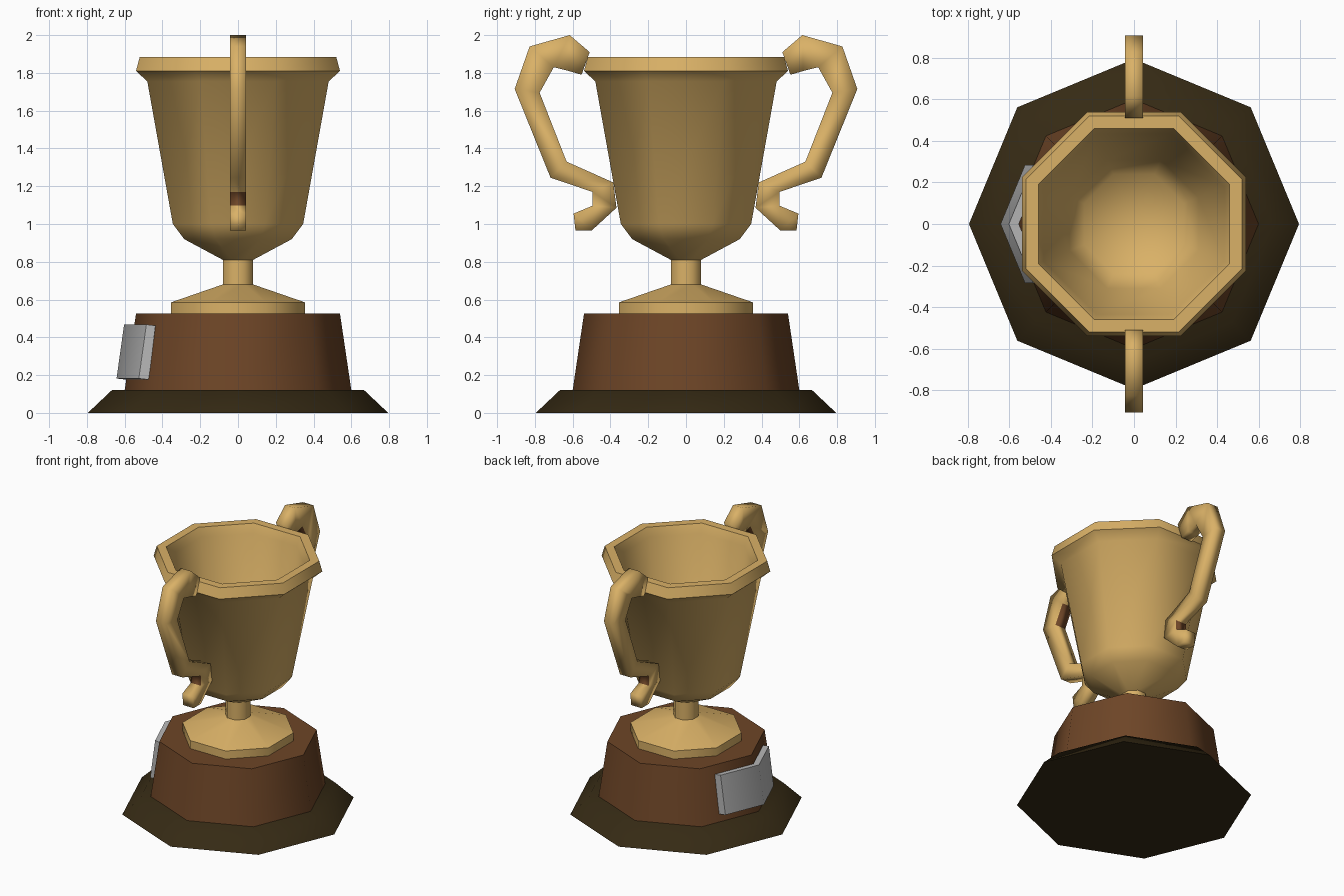
import bpy, bmesh, math

if "Cube" in bpy.data.objects:
    bpy.data.objects.remove(bpy.data.objects["Cube"])


def material(name, rgb):
    m = bpy.data.materials.new(name)
    m.diffuse_color = (*rgb, 1)
    m.use_nodes = True
    m.node_tree.nodes["Principled BSDF"].inputs["Base Color"].default_value = m.diffuse_color
    return m


gold = material("gold", (0.70, 0.44, 0.135))
wood = material("brown wood", (0.155, 0.06, 0.02))
dark = material("dark wood", (0.036, 0.023, 0.007))
silver = material("silver", (0.48, 0.48, 0.48))


def finish(name, bm, mats, angle):
    bmesh.ops.recalc_face_normals(bm, faces=bm.faces[:])
    me = bpy.data.meshes.new(name)
    bm.to_mesh(me)
    bm.free()
    for m in mats:
        me.materials.append(m)
    ob = bpy.data.objects.new(name, me)
    bpy.context.collection.objects.link(ob)
    bpy.ops.object.select_all(action='DESELECT')
    ob.select_set(True)
    bpy.context.view_layer.objects.active = ob
    bpy.ops.object.shade_smooth_by_angle(angle=math.radians(angle))
    return ob


def lathe(name, profile, mat, turn=0.0, scale=1.0, angle=50):
    """Eight-sided turned shape; radius 0 makes a pole, open ends are capped."""
    bm = bmesh.new()
    rings = []
    for r, z in profile:
        if r == 0:
            rings.append([bm.verts.new((0, 0, z))] * 8)
            continue
        rings.append([bm.verts.new((r * scale * math.cos(turn + i * math.pi / 4),
                                    r * scale * math.sin(turn + i * math.pi / 4), z))
                      for i in range(8)])
    for a, b in zip(rings, rings[1:]):
        for i in range(8):
            j = (i + 1) % 8
            bm.faces.new(dict.fromkeys((a[i], a[j], b[j], b[i])))
    for ring in (rings[0], rings[-1]):
        if len(set(ring)) == 8:
            bm.faces.new(ring)
    return finish(name, bm, [mat], angle)


# Two-step plinth, corners on the axes
lathe("plinth_base", [(0.795, 0), (0.668, 0.12)], dark, angle=48)
lathe("plinth_block", [(0.60, 0.12), (0.54, 0.525)], wood)

# Cup with foot, stem, bowl, lip and hollow inside; flats on the axes
cup = [(0.355, 0.525), (0.355, 0.585), (0.08, 0.68), (0.08, 0.81),
       (0.285, 0.92), (0.345, 1.0), (0.48, 1.755), (0.54, 1.81), (0.52, 1.885),
       (0.46, 1.885), (0.435, 1.82), (0.31, 1.04), (0.24, 0.95), (0, 0.88)]
lathe("cup", cup, gold, math.pi / 8, 1 / math.cos(math.pi / 8))

# Handles: pairs of (outer, inner) points along the scroll, as (y, z)
scroll = [((0.51, 1.91), (0.553, 1.79)), ((0.616, 2.0), (0.62, 1.81)),
          ((0.828, 1.94), (0.70, 1.83)), ((0.907, 1.715), (0.775, 1.695)),
          ((0.717, 1.245), (0.632, 1.33)), ((0.495, 1.17), (0.385, 1.22)),
          ((0.495, 1.097), (0.368, 1.086)), ((0.595, 1.055), (0.50, 0.965)),
          ((0.585, 0.965), (0.54, 0.965))]


def handle(name, side):
    bm = bmesh.new()
    rings = [[bm.verts.new((x, side * p[0], p[1]))
              for x, p in ((-.043, o), (.043, o), (.043, n), (-.043, n))]
             for o, n in scroll]
    for k, (a, b) in enumerate(zip(rings, rings[1:])):
        for i in range(4):
            j = (i + 1) % 4
            f = bm.faces.new((a[i], a[j], b[j], b[i]))
            # brown faces in the upper bend and the lower notch
            f.material_index = int((k, i) in ((2, 2), (5, 0)))
    bm.faces.new(rings[0])
    bm.faces.new(rings[-1])
    return finish(name, bm, [gold, wood], 180)


handle("handle_front", -1)
handle("handle_back", 1)

# Silver plate bent around the left corner of the plinth
bm = bmesh.new()
rings = []
for y in (-0.285, 0, 0.285):
    dx = 0.414 * abs(y)
    rings.append([bm.verts.new((x + dx, y, z)) for x, z in
                  ((-0.643, 0.182), (-0.603, 0.468), (-0.555, 0.462), (-0.59, 0.176))])
for a, b in zip(rings, rings[1:]):
    for i in range(4):
        j = (i + 1) % 4
        bm.faces.new((a[i], a[j], b[j], b[i]))
bm.faces.new(rings[0])
bm.faces.new(rings[-1])
finish("plaque", bm, [silver], 50)
